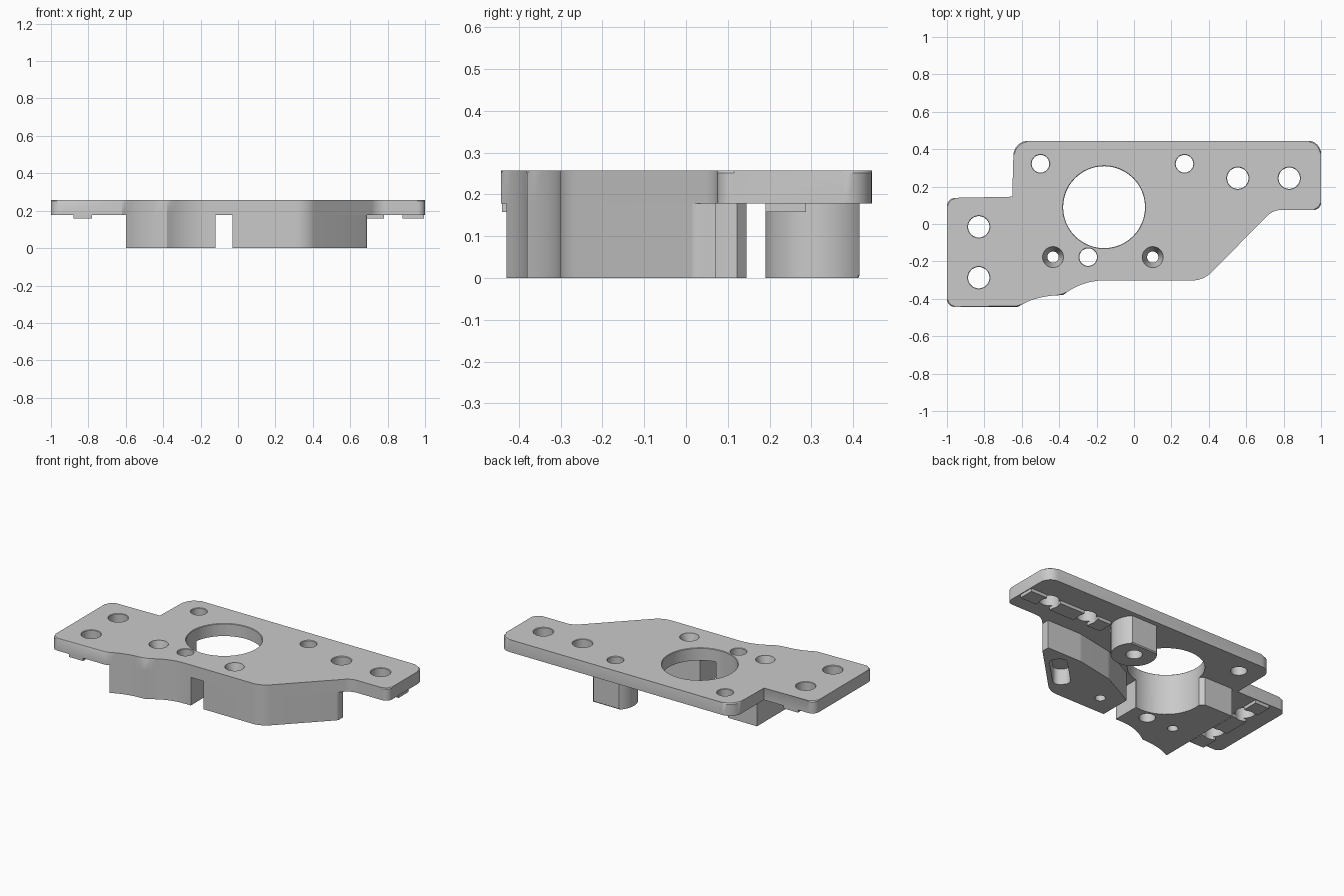
import bpy, bmesh, math
from mathutils import Vector

if "Cube" in bpy.data.objects:
    bpy.data.objects.remove(bpy.data.objects["Cube"])

TOP, UNDER, RAIL = 0.257, 0.178, 0.158
EDGE = 0.006

metal = bpy.data.materials.new("plain_grey")
metal.use_nodes = True
metal.diffuse_color = (0.59, 0.59, 0.59, 1)
metal.node_tree.nodes["Principled BSDF"].inputs["Base Color"].default_value = (0.59, 0.59, 0.59, 1)


def rounded(corners, steps=8):
    """Outline from (x, y[, radius]) corners with true arc fillets."""
    out, n = [], len(corners)
    for i, c in enumerate(corners):
        p = Vector(c[:2])
        r = c[2] if len(c) > 2 else 0
        if not r:
            out.append(p)
            continue
        a = (Vector(corners[i - 1][:2]) - p).normalized()
        b = (Vector(corners[(i + 1) % n][:2]) - p).normalized()
        half = a.angle(b) / 2
        centre = p + (a + b).normalized() * r / math.sin(half)
        start = p + a * r / math.tan(half) - centre
        end = p + b * r / math.tan(half) - centre
        turn = start.angle_signed(end)
        first = math.atan2(start.y, start.x)
        for k in range(steps + 1):
            t = first - turn * k / steps
            out.append(centre + Vector((math.cos(t), math.sin(t))) * r)
    return out


def scallop(a, ctrl, b, steps=8):
    a, ctrl, b = Vector(a), Vector(ctrl), Vector(b)
    return [a.lerp(ctrl, k / steps).lerp(ctrl.lerp(b, k / steps), k / steps) for k in range(steps + 1)]


def circle(x, y, r, n=48):
    return [Vector((x + r * math.cos(2 * math.pi * k / n), y + r * math.sin(2 * math.pi * k / n))) for k in range(n)]


def stack(bm, layers):
    """Closed solid lofted through (outline, z) layers."""
    rings = [[bm.verts.new((p[0], p[1], z)) for p in pts] for pts, z in layers]
    bm.faces.new(rings[0][::-1])
    bm.faces.new(rings[-1])
    for low, high in zip(rings, rings[1:]):
        for i in range(len(low)):
            j = (i + 1) % len(low)
            bm.faces.new((low[i], low[j], high[j], high[i]))


def finish(bm, name):
    bmesh.ops.recalc_face_normals(bm, faces=bm.faces)
    mesh = bpy.data.meshes.new(name)
    bm.to_mesh(mesh)
    bm.free()
    mesh.materials.append(metal)
    obj = bpy.data.objects.new(name, mesh)
    bpy.context.collection.objects.link(obj)
    return obj


def prism(name, pts, z0, z1, bevel_z=None):
    bm = bmesh.new()
    stack(bm, [(pts, z0), (pts, z1)])
    if bevel_z is not None:
        rim = [e for e in bm.edges if all(abs(v.co.z - bevel_z) < 1e-5 for v in e.verts)]
        bmesh.ops.bevel(bm, geom=rim, offset=EDGE, segments=1, profile=0.5, affect='EDGES')
    return finish(bm, name)


# Scalloped front edge shared by the plate and the block beneath it
front = scallop((-0.62, -0.443), (-0.53, -0.382), (-0.38, -0.38))
front += scallop((-0.38, -0.38), (-0.28, -0.302), (-0.16, -0.302))[1:]
front = [tuple(p) for p in front]

# Main plate
plate_outline = rounded([(-1, -0.443, 0.04)] + front + [
    (0.37, -0.302, 0.14), (0.745, 0.075, 0.1), (1, 0.075, 0.04), (1, 0.445, 0.07),
    (-0.645, 0.445, 0.08), (-0.645, 0.14), (-1, 0.14, 0.045)])
parts = [prism("plate", plate_outline, UNDER, TOP, TOP)]

# Blocks under the plate, either side of the bore
parts.append(prism("scalloped_block", rounded(
    [(-0.6, 0.145), (-0.6, -0.43)] + [p for p in front if p[0] > -0.6]
    + [(-0.12, -0.302), (-0.12, -0.13), (-0.4, 0.145)]), 0, UNDER))
parts.append(prism("angled_block", rounded([
    (-0.03, -0.302), (0.37, -0.302, 0.14), (0.69, 0.02, 0.03), (0.69, 0.07),
    (0.45, 0.07, 0.1), (0.2, 0.02, 0.1), (-0.03, -0.1)]), 0, UNDER))

# Round boss with one flat side
boss = [p for p in circle(0.27, 0.32, 0.13, 64) if p.y < 0.415]
split = max(range(len(boss)), key=lambda i: (boss[i] - boss[i - 1]).length)
dx = math.sqrt(0.13 ** 2 - 0.095 ** 2)
boss[split:split] = [Vector((0.27 + dx, 0.415)), Vector((0.27 - dx, 0.415))]
parts.append(prism("flat_sided_boss", boss, 0, UNDER, 0))

# Locating rails, interrupted at the mounting holes


def rail(name, x0, x1, y0, y1):
    parts.append(prism(name, [(x0, y0), (x1, y0), (x1, y1), (x0, y1)], RAIL, UNDER))


for i, (a, b) in enumerate([(0.41, 0.505), (0.605, 0.78), (0.88, 0.995)]):
    rail(f"long_arm_rail_{i + 1}", a, b, 0.19, 0.287)
for i, (a, b) in enumerate([(-0.44, -0.335), (-0.235, -0.065), (0.035, 0.135)]):
    rail(f"short_arm_rail_{i + 1}", -0.88, -0.78, a, b)

# Cutter holding the bore, holes, countersinks and slot
cut = bmesh.new()
holes = [(-0.16, 0.09, 0.219), (-0.5, 0.322, 0.047), (0.27, 0.322, 0.047), (-0.245, -0.177, 0.047)]
holes += [(x, 0.245, 0.057) for x in (0.555, 0.83)] + [(-0.83, y, 0.057) for y in (-0.015, -0.287)]
for x, y, r in holes:
    wide = circle(x, y, r + EDGE / 2)
    slim = circle(x, y, r)
    stack(cut, [(slim, -0.1), (slim, TOP - EDGE / 2), (wide, TOP), (wide, 0.3)])
for x in (-0.433, 0.1):
    slim, wide = circle(x, -0.177, 0.03), circle(x, -0.177, 0.056)
    stack(cut, [(slim, -0.1), (slim, TOP - 0.05), (wide, TOP - 0.005), (wide, 0.3)])
diag = Vector((1, 1)).normalized()
across = Vector((-diag.y, diag.x)) * 0.05
low, high = Vector((0.4, -0.16)), Vector((0.53, -0.03))
ends = [low + across - diag * 0.05, low - across - diag * 0.05,
        high - across + diag * 0.05, high + across + diag * 0.05]
slot = rounded([(p.x, p.y, 0.04) for p in ends])
stack(cut, [(slot, -0.1), (slot, 0.1)])
cutter = finish(cut, "hole_cutter")
cutter.hide_render = True

# Cut every part, then shade it
for obj in parts:
    mod = obj.modifiers.new("holes", 'BOOLEAN')
    mod.operation, mod.solver, mod.object = 'DIFFERENCE', 'EXACT', cutter
    bpy.ops.object.select_all(action='DESELECT')
    obj.select_set(True)
    bpy.context.view_layer.objects.active = obj
    bpy.ops.object.modifier_apply(modifier=mod.name)
    bpy.ops.object.shade_smooth_by_angle(angle=math.radians(30))
bpy.data.objects.remove(cutter)
